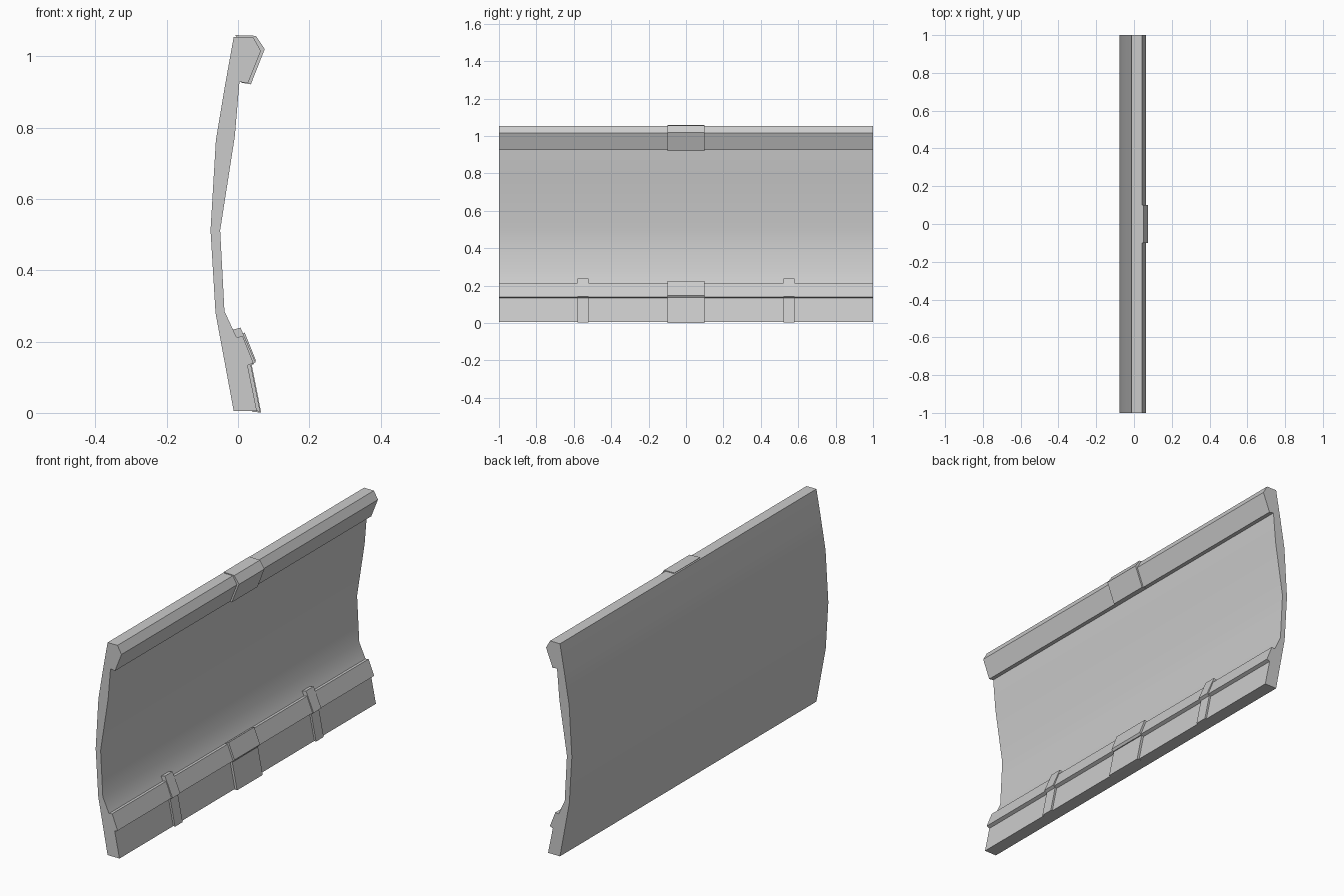
import bpy, bmesh, math

if "Cube" in bpy.data.objects:
    bpy.data.objects.remove(bpy.data.objects["Cube"])


def extrude_profile(name, pts, y0, y1):
    """Extrude a closed (x, z) profile along y."""
    bm = bmesh.new()
    a = [bm.verts.new((x, y0, z)) for x, z in pts]
    b = [bm.verts.new((x, y1, z)) for x, z in pts]
    n = len(pts)
    for i in range(n):
        j = (i + 1) % n
        bm.faces.new((a[i], a[j], b[j], b[i]))
    caps = [bm.faces.new(a), bm.faces.new(b[::-1])]
    bmesh.ops.recalc_face_normals(bm, faces=bm.faces)
    bmesh.ops.triangulate(bm, faces=caps)
    me = bpy.data.meshes.new(name)
    bm.to_mesh(me)
    bm.free()
    ob = bpy.data.objects.new(name, me)
    bpy.context.collection.objects.link(ob)
    bpy.ops.object.select_all(action='DESELECT')
    ob.select_set(True)
    bpy.context.view_layer.objects.active = ob
    bpy.ops.object.shade_smooth_by_angle(angle=math.radians(28))
    return ob


# Curved panel with overhanging top lip and stepped lower rail
panel = [(-0.012, 0.005), (-0.063, 0.28), (-0.077, 0.512), (-0.062, 0.764),
         (-0.036, 0.92), (-0.012, 1.054), (0.042, 1.054), (0.064, 1.015),
         (0.028, 0.924), (0.004, 0.928), (-0.009, 0.775), (-0.05, 0.512),
         (-0.038, 0.285), (-0.004, 0.212), (0.013, 0.215), (0.043, 0.14),
         (0.027, 0.133), (0.053, 0.005)]
extrude_profile("curved_panel", panel, -1, 1)

# Centre clamp wrapped around the top lip
top_clamp = [(-0.008, 1.059), (0.05, 1.057), (0.075, 1.02), (0.036, 0.921),
             (0.008, 0.926), (0.008, 1.04)]
extrude_profile("top_clamp", top_clamp, -0.1, 0.1)

# Centre plates over the lower rail, upper and lower
rail_plate = [(0.0, 0.216), (0.019, 0.225), (0.05, 0.147), (0.043, 0.136),
              (0.025, 0.136), (0.005, 0.2)]
extrude_profile("rail_plate", rail_plate, -0.1, 0.1)
base_plate = [(0.02, 0.14), (0.038, 0.137), (0.065, 0.001), (0.04, 0.003)]
extrude_profile("base_plate", base_plate, -0.1, 0.1)

# Pair of straps following the stepped rail
strap = [(-0.015, 0.233), (0.007, 0.239), (0.049, 0.142), (0.036, 0.134),
         (0.062, 0.004), (0.04, 0.006), (0.015, 0.13), (-0.006, 0.205)]
for side, c in (("left", -0.55), ("right", 0.55)):
    extrude_profile("strap_" + side, strap, c - 0.03, c + 0.03)
